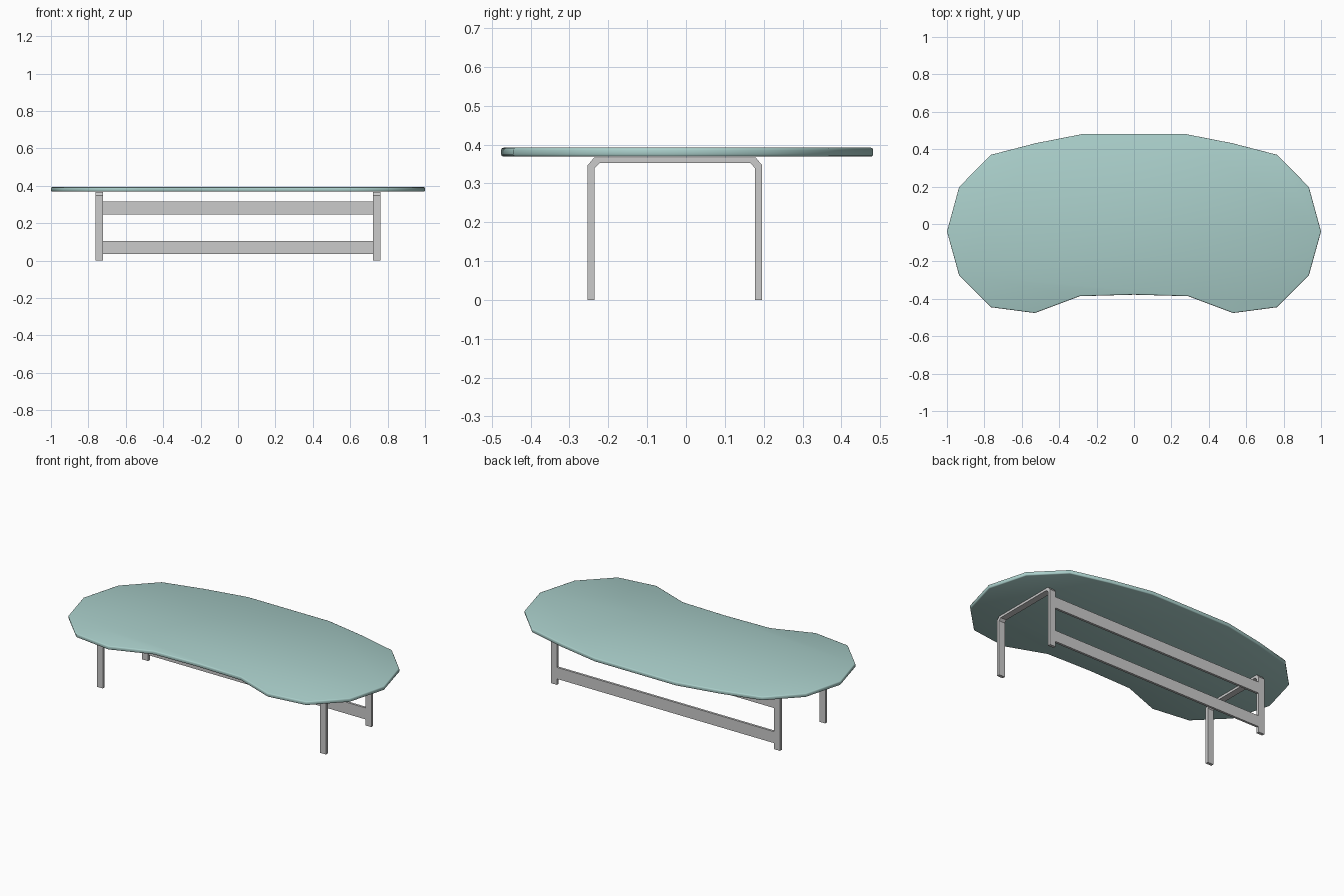
import bpy, bmesh

if "Cube" in bpy.data.objects:
    bpy.data.objects.remove(bpy.data.objects["Cube"])


def prism(name, pts, to_3d, offset):
    """Extrude a closed outline by a vector into a solid object."""
    bm = bmesh.new()
    face = bm.faces.new([bm.verts.new(to_3d(a, b)) for a, b in pts])
    ext = bmesh.ops.extrude_face_region(bm, geom=[face])
    moved = [v for v in ext["geom"] if isinstance(v, bmesh.types.BMVert)]
    bmesh.ops.translate(bm, verts=moved, vec=offset)
    bmesh.ops.recalc_face_normals(bm, faces=bm.faces)
    me = bpy.data.meshes.new(name)
    bm.to_mesh(me)
    bm.free()
    ob = bpy.data.objects.new(name, me)
    bpy.context.collection.objects.link(ob)
    return ob


# Kidney-shaped glass top: right half of the outline, mirrored to the left
half = [(0.27, 0.482), (0.525, 0.432), (0.765, 0.37), (0.935, 0.198),
        (1.0, -0.04), (0.935, -0.275), (0.765, -0.445), (0.53, -0.476),
        (0.29, -0.386)]
outline = [(0, 0.482)] + half + [(0, -0.378)] + [(-x, y) for x, y in reversed(half)]
top = prism("table_top", outline, lambda x, y: (x, y, 0.369), (0, 0, 0.023))

# Soft rim around both faces of the top
bm = bmesh.new()
bm.from_mesh(top.data)
rim = [e for e in bm.edges if abs(e.verts[0].co.z - e.verts[1].co.z) < 1e-5]
bmesh.ops.bevel(bm, geom=rim, offset=0.006, segments=2, profile=0.5,
                affect='EDGES', clamp_overlap=True)
for f in bm.faces:
    f.smooth = True
bm.to_mesh(top.data)
bm.free()

glass = bpy.data.materials.new("tinted_glass")
glass.diffuse_color = (0.40, 0.62, 0.59, 1)
glass.use_nodes = True
glass.node_tree.nodes["Principled BSDF"].inputs["Base Color"].default_value = glass.diffuse_color
top.data.materials.append(glass)

# Bent flat-bar leg frames, one at each end
outer = [(-0.253, 0), (-0.253, 0.347), (-0.236, 0.367),
         (0.179, 0.367), (0.196, 0.347), (0.196, 0)]
inner = [(0.178, 0), (0.178, 0.339), (0.165, 0.353),
         (-0.222, 0.353), (-0.235, 0.339), (-0.235, 0)]
for side, x in (("left", -0.762), ("right", 0.722)):
    prism(side + "_leg_frame", outer + inner,
          lambda y, z: (x, y, z), (0.04, 0, 0))

# Two flat rails joining the back legs
for name, z in (("lower_rail", 0.035), ("upper_rail", 0.246)):
    bar = [(0.18, z), (0.194, z), (0.194, z + 0.069), (0.18, z + 0.069)]
    prism(name, bar, lambda y, zz: (-0.725, y, zz), (1.45, 0, 0))
